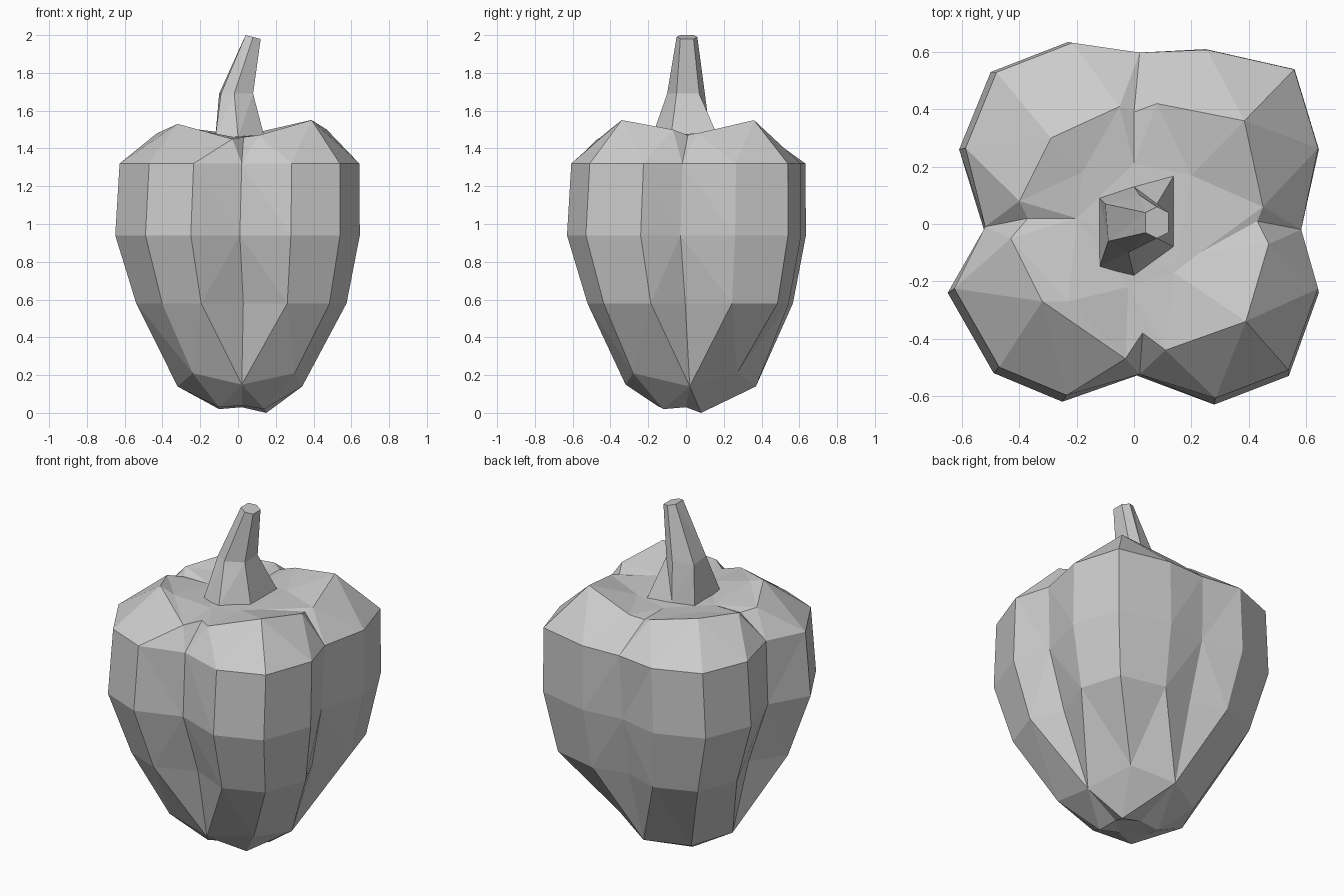
import bpy
import bmesh

cube = bpy.data.objects.get("Cube")
if cube:
    bpy.data.objects.remove(cube, do_unlink=True)


def make_material(name, value):
    mat = bpy.data.materials.new(name)
    mat.use_nodes = True
    colour = (value, value, value, 1.0)
    mat.diffuse_color = colour
    mat.node_tree.nodes["Principled BSDF"].inputs["Base Color"].default_value = colour
    return mat


def loft(name, rings, mat):
    """Skin a stack of equal-length rings, bottom to top, and cap both ends."""
    bm = bmesh.new()
    loops = [[bm.verts.new(p) for p in ring] for ring in rings]
    count = len(loops[0])
    for low, high in zip(loops, loops[1:]):
        for i in range(count):
            j = (i + 1) % count
            bm.faces.new((low[i], low[j], high[j], high[i]))
    bm.faces.new(loops[0][::-1])
    bm.faces.new(loops[-1])
    bmesh.ops.remove_doubles(bm, verts=bm.verts[:], dist=0.0005)
    bmesh.ops.triangulate(bm, faces=bm.faces[:])
    bmesh.ops.recalc_face_normals(bm, faces=bm.faces[:])
    mesh = bpy.data.meshes.new(name)
    bm.to_mesh(mesh)
    bm.free()
    mesh.materials.append(mat)
    obj = bpy.data.objects.new(name, mesh)
    bpy.context.collection.objects.link(obj)
    return obj


grey = make_material("plain grey", 0.6)

# Four-lobed outline, counter-clockwise from the front crease:
# crease, side, corner, side for each lobe
outline = [(.01, -.545), (.28, -.63), (.54, -.53), (.645, -.24),
           (.585, -.03), (.645, .26), (.56, .54), (.25, .61),
           (.01, .6), (-.23, .635), (-.5, .53), (-.61, .26),
           (-.54, -.02), (-.65, -.24), (-.49, -.52), (-.25, -.62)]


def body_ring(z, scale, crease, shift=0.0):
    """Outline at a given height, with the four creases pulled in further."""
    ring = []
    for i, (x, y) in enumerate(outline):
        s = scale * (crease if i % 4 == 0 else 1)
        ring.append((x * s + shift, y * s + shift, z))
    return ring


def spread(points):
    """Expand crease/corner points to a full ring; sides join the creases."""
    ring = []
    for i in range(0, len(points), 2):
        crease, corner = points[i], points[i + 1]
        following = points[(i + 2) % len(points)]
        ring += [crease, crease, corner, following]
    return ring


# Tapered underside
base = spread([(.02, -.1, .04), (.14, -.12, .02), (.13, 0, .03), (.15, .08, 0),
               (.02, .08, .03), (-.1, .08, .02), (-.1, 0, .03), (-.1, -.14, .03)])
lower = spread([(.02, -.32, .15), (.3, -.28, .21), (.34, .02, .14), (.25, .27, .21),
                (.02, .37, .14), (-.21, .25, .12), (-.32, .02, .14), (-.24, -.3, .21)])

# Rounded shoulders around the sunken top
shoulder = [(.03, -.38, 1.46), (.11, -.44, 1.47), (.39, -.34, 1.55), (.47, -.07, 1.5),
            (.43, .01, 1.47), (.45, .06, 1.48), (.385, .36, 1.55), (.08, .42, 1.48),
            (0, .39, 1.46), (-.05, .41, 1.48), (-.29, .3, 1.51), (-.4, .08, 1.49),
            (-.37, .02, 1.46), (-.43, -.05, 1.48), (-.32, -.27, 1.53), (-.03, -.47, 1.45)]

# Floor of the hollow around the stem
hollow = spread([(-.02, -.22, 1.46), (.14, -.17, 1.47), (.23, -.1, 1.47), (.2, .17, 1.47),
                 (0, .21, 1.46), (-.18, .18, 1.47), (-.2, .02, 1.46), (-.23, -.27, 1.5)])

loft("pepper_body",
     [base, lower,
      body_ring(.58, .86, .93, .02),
      body_ring(.94, 1.0, .97),
      body_ring(1.32, .98, 1.0, .01),
      shoulder, hollow], grey)

# Bent six-sided stem with a slanted cut end
foot = [(-.12, -.15), (0, -.18), (.14, -.08), (.14, .17), (0, .13), (-.12, .09)]
middle = [(-.09, -.06), (-.02, -.1), (.08, -.05), (.08, .07), (.02, .1), (-.1, .07)]
tip = [(.04, -.03), (.08, -.05), (.12, -.03), (.12, .04), (.08, .06), (.04, .04)]
loft("stem",
     [[(x, y, 1.46) for x, y in foot],
      [(x, y, 1.69) for x, y in middle],
      [(x, y, 2.01 - x / 4) for x, y in tip]], grey)
